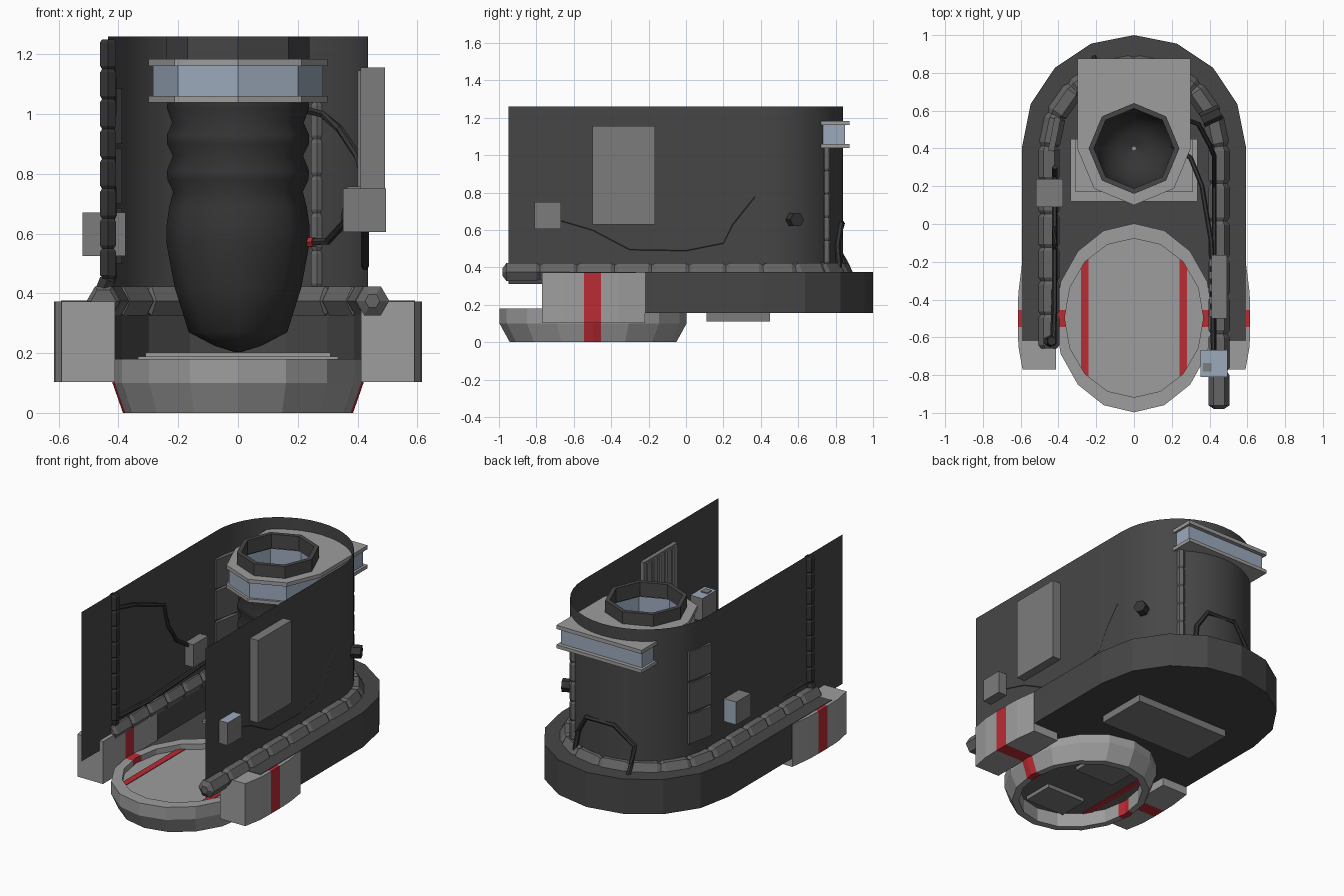
import bpy, bmesh, math
from mathutils import Vector, Matrix

if "Cube" in bpy.data.objects:
    bpy.data.objects.remove(bpy.data.objects["Cube"])

def mat(name, r, g, b):
    m = bpy.data.materials.new(name)
    m.diffuse_color = (r, g, b, 1)
    m.use_nodes = True
    m.node_tree.nodes["Principled BSDF"].inputs["Base Color"].default_value = m.diffuse_color
    return m

LIGHT = mat("light_grey", .34, .34, .34)
MID = mat("mid_grey", .2, .2, .2)
PIPE = mat("pipe_grey", .13, .13, .13)
DARK = mat("dark_grey", .062, .062, .062)
HOSE = mat("hose_black", .035, .035, .035)
STEEL = mat("blue_steel", .33, .4, .5)
RED = mat("stripe_red", .5, .025, .035)

def finish(name, bm, mats, smooth=None, normals=True):
    if normals:
        bmesh.ops.recalc_face_normals(bm, faces=bm.faces[:])
    me = bpy.data.meshes.new(name)
    bm.to_mesh(me)
    bm.free()
    ob = bpy.data.objects.new(name, me)
    bpy.context.collection.objects.link(ob)
    for m in mats:
        me.materials.append(m)
    if smooth:
        bpy.context.view_layer.objects.active = ob
        ob.select_set(True)
        bpy.ops.object.shade_smooth_by_angle(angle=math.radians(smooth))
        ob.select_set(False)
    return ob

def box(name, x, y, z, m, rot=0):
    """Box from (min, max) pairs, optionally turned about its own z axis."""
    bm = bmesh.new()
    bmesh.ops.create_cube(bm, size=1)
    size = Vector((x[1] - x[0], y[1] - y[0], z[1] - z[0]))
    mid = Vector((sum(x) / 2, sum(y) / 2, sum(z) / 2))
    M = Matrix.Translation(mid) @ Matrix.Rotation(rot, 4, 'Z') @ Matrix.Diagonal((*size, 1))
    bmesh.ops.transform(bm, matrix=M, verts=bm.verts[:])
    return finish(name, bm, [m])

def loft(bm, rings, closed=True, cap=True):
    """Skin a list of equal-length point rings."""
    vs = [[bm.verts.new(p) for p in r] for r in rings]
    n = len(vs[0])
    for a, b in zip(vs, vs[1:]):
        for i in range(n if closed else n - 1):
            j = (i + 1) % n
            bm.faces.new((a[i], a[j], b[j], b[i]))
    if cap:
        bm.faces.new(vs[0][::-1])
        bm.faces.new(vs[-1])

def ellipse(rx, ry, z, cy, n, off=0):
    return [(rx * math.sin(2 * math.pi * (i + off) / n),
             cy - ry * math.cos(2 * math.pi * (i + off) / n), z) for i in range(n)]

def ring_prism(name, outer, inner, z0, z1, m, closed=True):
    """Flat band between two matching outlines."""
    bm = bmesh.new()
    sect = [[(*o, z0), (*o, z1), (*i, z1), (*i, z0)] for o, i in zip(outer, inner)]
    if closed:
        sect.append(sect[0])
    loft(bm, sect, cap=not closed)
    bmesh.ops.remove_doubles(bm, verts=bm.verts[:], dist=1e-5)
    return finish(name, bm, [m])

def tube(name, pts, radii, m, sides=6, smooth=None):
    pts = [Vector(p) for p in pts]
    if not isinstance(radii, list):
        radii = [radii] * len(pts)
    rings = []
    for i, p in enumerate(pts):
        t = (pts[min(i + 1, len(pts) - 1)] - pts[max(i - 1, 0)]).normalized()
        ref = Vector((0, 0, 1)) if abs(t.z) < .9 else Vector((1, 0, 0))
        u = t.cross(ref).normalized()
        w = u.cross(t)
        rings.append([p + radii[i] * (u * math.cos(a) + w * math.sin(a))
                      for a in [2 * math.pi * k / sides for k in range(sides)]])
    bm = bmesh.new()
    loft(bm, rings)
    return finish(name, bm, [m], smooth)

def segmented(name, pts, body, neck, m, sides=6, tip=None):
    """Jointed pipe: every span swells between narrow necks."""
    P, R = [], []
    for a, b in zip(pts, pts[1:]):
        a, b = Vector(a), Vector(b)
        for t, r in ((0, neck), (.1, body), (.9, body)):
            P.append(a.lerp(b, t))
            R.append(r)
    P.append(Vector(pts[-1]))
    R.append(neck)
    if tip:
        R[0] = tip
    return tube(name, P, R, m, sides)

def horseshoe(x, y_right, y_left, cy, ry, n):
    arc = [(x * math.cos(math.pi * i / n), cy + ry * math.sin(math.pi * i / n)) for i in range(n + 1)]
    return [(x, y_right)] + arc + [(-x, y_left)]

# base: raised horseshoe rim, floor with curved front, step and belly plate
ring_prism("base_rim", horseshoe(.592, -.62, -.62, .41, .59, 8),
           horseshoe(.42, -.62, -.62, .41, .42, 8), .155, .376, DARK, closed=False)
bm = bmesh.new()
front = [(p[0], p[1]) for p in ellipse(.42, .5, 0, -.497, 16)[4:13]]
floor = horseshoe(.43, -.5, -.5, .41, .43, 8)[1:-1] + front[::-1]
loft(bm, [[(*p, z) for p in floor] for z in (.155, .172)])
finish("base_floor", bm, [DARK])
box("belly_plate", (-.335, .335), (.11, .45), (.11, .16), MID)
box("step_lower", (-.335, .335), (.12, .45), (.165, .188), LIGHT)
box("step_upper", (-.31, .31), (.17, .45), (.185, .202), LIGHT)

# oval platform with recessed deck and red marks on the rim
bm = bmesh.new()
loft(bm, [ellipse(rx, ry, z, -.497, 16) for rx, ry, z in (
    (.345, .4, .09), (.345, .4, 0), (.385, .445, 0), (.42, .5, .1),
    (.42, .5, .18), (.367, .42, .18), (.367, .42, .145))])
for y in (-.545, -.455):
    bmesh.ops.bisect_plane(bm, geom=bm.verts[:] + bm.edges[:] + bm.faces[:],
                           plane_co=(0, y, 0), plane_no=(0, 1, 0))
for f in bm.faces:
    c = f.calc_center_median()
    if abs(c.y + .5) < .045 and abs(c.x) > .3:
        f.material_index = 1
    elif abs(c.z - .09) < 1e-4 and abs(f.normal.z) > .9:
        f.material_index = 2
finish("platform", bm, [LIGHT, RED, PIPE])
for s in (-1, 1):
    xs = (s * .26 - .02, s * .26 + .02)
    box("deck_stripe", xs, (-.82, -.17), (.143, .149), RED)
    box("underside_stripe", xs, (-.77, -.22), (.086, .091), RED)
    box("underside_hatch", (-.14, .14), (-.5 + s * .23 - .1, -.5 + s * .23 + .1), (.065, .092), MID)

# side blocks with red band
for s in (-1, 1):
    bm = bmesh.new()
    loft(bm, [[(s * .412, y, .103), (s * x, y, .103), (s * x, y, .373), (s * .412, y, .373)]
              for y, x in ((-.77, .59), (-.65, .612), (-.545, .615), (-.455, .615), (-.36, .612), (-.22, .594))])
    for f in bm.faces:
        if abs(f.calc_center_median().y + .5) < .03:
            f.material_index = 1
    finish("side_block", bm, [LIGHT, RED])

# tall thin wall
bm = bmesh.new()
wall = horseshoe(.435, -.95, -.95, .41, .43, 20)
loft(bm, [[(*p, z) for p in wall] for z in (.31, 1.26)], closed=False, cap=False)
finish("wall", bm, [DARK], 40, normals=False)

# jointed pipe around the foot of the wall
path = [(.45, -.98 + .199 * i, .375) for i in range(7)]
path += [(.45 * math.cos(math.pi * i / 8), .41 + .43 * math.sin(math.pi * i / 8), .375) for i in range(9)]
path += [(-.45, .41 - .178 * i, .375) for i in range(1, 7)]
segmented("foot_pipe", path, .056, .042, PIPE, 6, tip=.025)
segmented("rear_column", [(.265, .752, .42 + .124 * i) for i in range(6)], .024, .018, PIPE)

# bracket: two plates and a blue web, with an octagonal opening
def bracket(name, r, half, back, hole, z0, z1, m):
    o = [(p[0], p[1]) for p in ellipse(r, r, 0, .4, 8)]
    o[3], o[4], o[5] = (half, back), (0, back), (-half, back)
    ring_prism(name, o, [(p[0], p[1]) for p in ellipse(hole, hole, 0, .4, 8)], z0, z1, m)
bracket("bracket_plate", .3, .3, .875, .225, 1.038, 1.06, LIGHT)
bracket("bracket_plate", .3, .3, .875, .225, 1.16, 1.184, LIGHT)
bracket("bracket_web", .285, .285, .85, .235, 1.06, 1.16, STEEL)

# octagonal bellows and collar
bm = bmesh.new()
prof = [(.235, 1.05), (.238, 1.02), (.22, .97), (.238, .93), (.238, .9), (.218, .86), (.238, .81),
        (.236, .78), (.217, .74), (.23, .69), (.24, .62), (.24, .57), (.225, .49), (.212, .42),
        (.165, .27), (.08, .225), (.01, .203)]
loft(bm, [ellipse(r, r, z, .4, 8) for r, z in prof], cap=False)
finish("bellows", bm, [HOSE], 60)
collar = [[(p[0], p[1]) for p in ellipse(r, r, 0, .4, 8)] for r in (.24, .212)]
ring_prism("collar", *collar, 1.17, 1.26, DARK)

# boxes and panels fixed through the wall
b = box("left_box", (-.52, -.377), (.09, .238), (.525, .67), MID)
b.data.materials.append(STEEL)
for f in b.data.polygons:
    f.material_index = int(f.normal.y > .9)
b = box("right_box", (.352, .495), (-.81, -.667), (.605, .75), MID)
b.data.materials.append(STEEL)
for f in b.data.polygons:
    f.material_index = int(f.normal.z > .9)
box("right_box_button", (.365, .41), (-.78, -.735), (.75, .757), MID)
box("right_panel", (.41, .492), (-.5, -.165), (.63, 1.155), MID)
for i in range(5):
    box("panel_rib", (.4, .415), (-.49 + .066 * i, -.45 + .066 * i), (.64, 1.145), MID)
for i in range(3):
    box("left_rear_panel", (-.438, -.405), (.385, .565), (.5 + .2 * i, .685 + .2 * i), PIPE, -.2)

# bolt through the rear right wall
tube("wall_bolt", [(.36, .55, .655), (.425, .58, .655), (.455, .594, .655)], .04, HOSE)

# hoses and wires
segmented("left_hose", [(-.455, -.62, .4)] + [(-.435, -.62, .45 + .1 * i) for i in range(9)], .03, .023, HOSE, 6)
tube("left_upper_wire", [(-.425, -.62, 1.16), (-.42, -.45, 1.12), (-.42, -.14, 1.0), (-.42, -.1, .85),
                         (-.42, -.02, .73), (-.42, .15, .62)], .013, HOSE)
tube("left_lower_wire", [(-.42, .3, .55), (-.42, .25, .48), (-.42, -.3, .45), (-.43, -.62, .46)], .014, HOSE)
tube("right_wire", [(.2, .52, 1.02), (.28, .55, 1.0), (.34, .53, .95), (.4, .42, .86), (.425, .36, .77),
                    (.425, .25, .63), (.425, .2, .53), (.425, 0, .49), (.425, -.3, .495),
                    (.425, -.5, .6), (.425, -.67, .65)], .013, HOSE)
tube("front_wire", [(.2, .42, .57), (.3, .35, .575), (.36, .2, .64), (.41, -.1, .67), (.42, -.67, .68)], .013, HOSE)
tube("red_clamp", [(.235, .395, .571), (.255, .381, .572)], .018, RED)
tube("rear_hose", [(.21, .82, .39), (.19, .81, .52), (.12, .83, .63), (-.08, .835, .635),
                   (-.2, .8, .52), (-.21, .85, .43), (-.21, .88, .37)], .015, HOSE)
